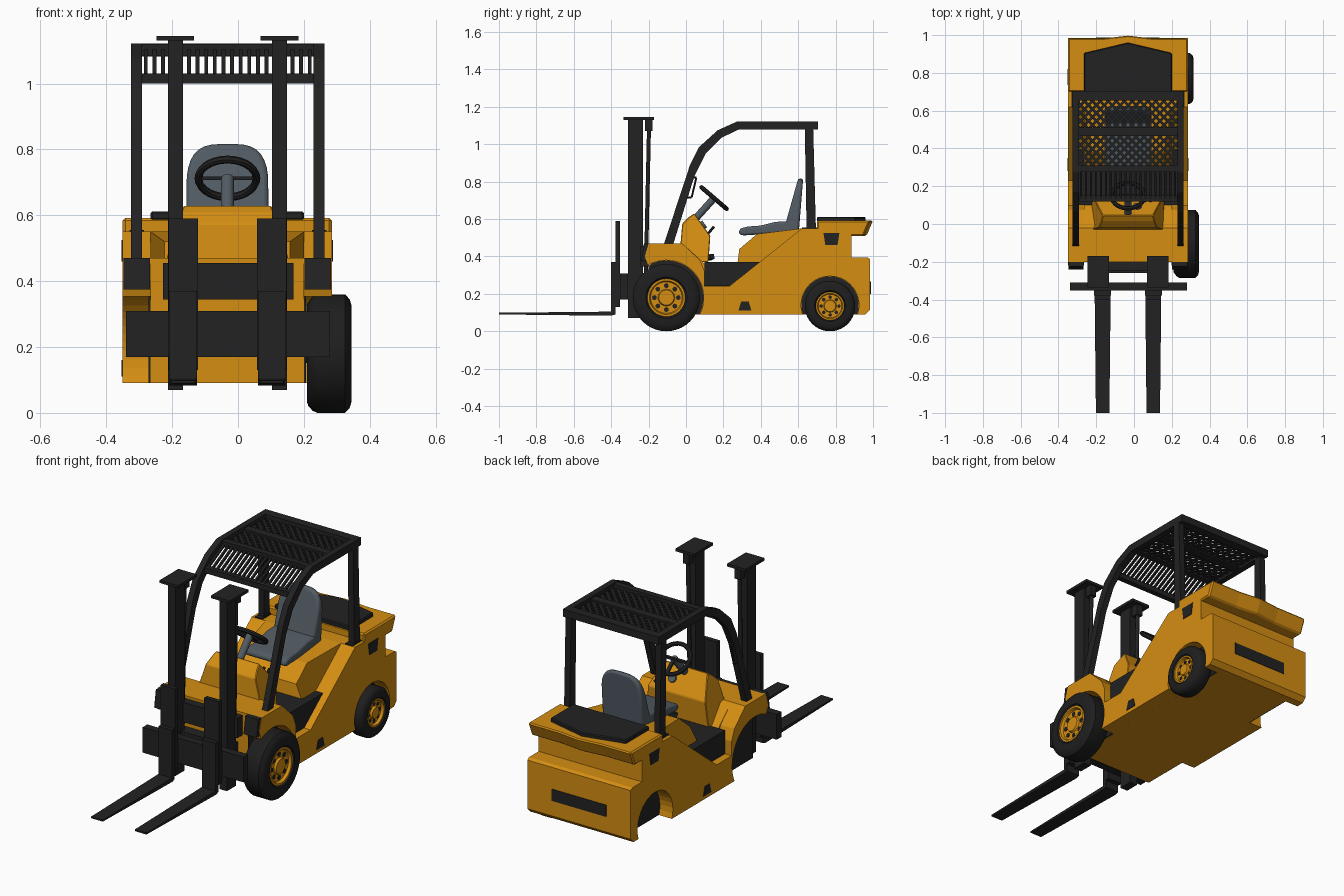
import bpy, bmesh, math
from mathutils import Vector

if "Cube" in bpy.data.objects:
    bpy.data.objects.remove(bpy.data.objects["Cube"])

CX = -0.032  # centre line of the truck body


def material(name, rgb):
    m = bpy.data.materials.new(name)
    m.diffuse_color = (*rgb, 1)
    m.use_nodes = True
    m.node_tree.nodes["Principled BSDF"].inputs["Base Color"].default_value = m.diffuse_color
    return m


ORANGE = material("orange paint", (0.66, 0.27, 0.006))
BLACK = material("black metal", (0.016, 0.016, 0.016))
RUBBER = material("tyre rubber", (0.013, 0.013, 0.013))
GREY = material("seat grey", (0.085, 0.107, 0.127))


def finish(name, bm, mat, bevel=0, segs=1, smooth=False):
    bmesh.ops.recalc_face_normals(bm, faces=bm.faces)
    me = bpy.data.meshes.new(name)
    bm.to_mesh(me)
    bm.free()
    ob = bpy.data.objects.new(name, me)
    bpy.context.collection.objects.link(ob)
    me.materials.append(mat)
    if bevel:
        b = ob.modifiers.new("bevel", 'BEVEL')
        b.width, b.segments, b.limit_method = bevel, segs, 'ANGLE'
        b.angle_limit = math.radians(35)
    if smooth:
        bpy.context.view_layer.objects.active = ob
        ob.select_set(True)
        bpy.ops.object.shade_smooth_by_angle(angle=math.radians(40))
        ob.select_set(False)
    return ob


def prism(name, pts, a, b, mat, axis='x', fn=None, **kw):
    """Extrude a 2D outline from a to b along an axis; fn reshapes vertices."""
    bm = bmesh.new()
    place = {'x': lambda p, t: (t, p[0], p[1]),
             'y': lambda p, t: (p[0], t, p[1]),
             'z': lambda p, t: (p[0], p[1], t)}[axis]
    lo = [bm.verts.new(place(p, a)) for p in pts]
    hi = [bm.verts.new(place(p, b)) for p in pts]
    n = len(pts)
    bm.faces.new(lo)
    bm.faces.new(hi[::-1])
    for i in range(n):
        bm.faces.new((lo[i], lo[(i + 1) % n], hi[(i + 1) % n], hi[i]))
    if fn:
        for v in bm.verts:
            fn(v.co)
    return finish(name, bm, mat, **kw)


def box(name, x, y, z, mat, **kw):
    return prism(name, [(x[0], y[0]), (x[1], y[0]), (x[1], y[1]), (x[0], y[1])],
                 z[0], z[1], mat, 'z', **kw)


def arc(cy, cz, r, a0, a1, n=20):
    return [(cy + r * math.cos(math.radians(a0 + (a1 - a0) * i / n)),
             cz + r * math.sin(math.radians(a0 + (a1 - a0) * i / n))) for i in range(n + 1)]


def add_rod(bm, p, q, r, n=4, flat=1.0):
    """Rod between two points; n=4 gives a square bar."""
    p, q = Vector(p), Vector(q)
    d = (q - p).normalized()
    s = d.cross(Vector((0, 0, 1)) if abs(d.z) < 0.9 else Vector((1, 0, 0))).normalized()
    u = s.cross(d)
    off = [s * r * math.cos(t) + u * r * flat * math.sin(t)
           for t in [2 * math.pi * (i + 0.5) / n for i in range(n)]]
    lo = [bm.verts.new(p + o) for o in off]
    hi = [bm.verts.new(q + o) for o in off]
    bm.faces.new(lo)
    bm.faces.new(hi[::-1])
    for i in range(n):
        bm.faces.new((lo[i], lo[(i + 1) % n], hi[(i + 1) % n], hi[i]))


def rods(name, segs, r, mat, n=4, flat=1.0, **kw):
    bm = bmesh.new()
    for p, q in segs:
        add_rod(bm, p, q, r, n, flat)
    return finish(name, bm, mat, **kw)


def lathe(name, prof, cy, cz, mat, n=40):
    """Spin an (x, radius) outline about an axle along x."""
    bm = bmesh.new()
    vs = [bm.verts.new((x, cy, cz + r)) for x, r in prof]
    es = [bm.edges.new((vs[i], vs[i + 1])) for i in range(len(vs) - 1)]
    bmesh.ops.spin(bm, geom=vs + es, cent=(0, cy, cz), axis=(1, 0, 0),
                   angle=2 * math.pi, steps=n, use_merge=True)
    bmesh.ops.remove_doubles(bm, verts=bm.verts, dist=1e-5)
    return finish(name, bm, mat, smooth=True)


# chassis core and engine hood
def hood_taper(c):
    if 0.28 < c.y < 0.5 and c.z > 0.4:
        c.x = CX + (c.x - CX) * 0.82


tail = [(0.96, 0.09), (0.985, 0.115), (0.985, 0.385), (0.97, 0.395), (0.885, 0.395), (0.885, 0.53)]
prism("chassis_core", [(-0.2, 0.09)] + tail +
      [(0.72, 0.55), (0.62, 0.55), (0.38, 0.52), (0.285, 0.44), (0.275, 0.36),
       (0.1, 0.36), (0.08, 0.38), (-0.02, 0.47), (-0.2, 0.47)], -0.265, 0.2, ORANGE, fn=hood_taper)

# side panels with wheel arches, and dark wheel wells
FW, RW = (-0.105, 0.18), (0.77, 0.14)
panel = (arc(*FW, 0.2, 120, -26.7) + arc(*RW, 0.155, 198.8, -18.8) + tail +
         [(0.72, 0.55), (0.62, 0.55), (0.23, 0.24), (0.1, 0.24), (0.1, 0.32),
          (0.075, 0.38), (-0.02, 0.47), (-0.2, 0.47), (-0.22, 0.4)])
for side, a, b, well in (("left", -0.35, -0.264, -0.268), ("right", 0.199, 0.285, 0.203)):
    out = a if side == "left" else b
    sg = -1 if side == "left" else 1
    prism(side + "_side_panel", panel, a, b, ORANGE)
    prism(side + "_rear_well", arc(*RW, 0.154, 198.5, -18.5), well - 0.003, well + 0.003, BLACK)
    prism(side + "_front_well", [(max(y, -0.2), z) for y, z in arc(*FW, 0.199, 206, -26)],
          well - 0.003, well + 0.003, BLACK)
    prism(side + "_mudguard", [(-0.24, 0.375), (-0.2, 0.375), (-0.195, 0.47), (-0.225, 0.47)],
          a + 0.003, b - 0.003, BLACK)
    # recessed step hole and lifting slot on the side
    prism(side + "_step_hole", [(0.28, 0.11), (0.35, 0.11), (0.335, 0.16), (0.295, 0.16)],
          out - 0.003, out + 0.003, BLACK)
    prism(side + "_lift_slot", [(0.745, 0.46), (0.81, 0.46), (0.82, 0.525), (0.735, 0.525)],
          out - 0.003, out + 0.003, BLACK)

# black floor and steps
prism("floor_step", [(0.1, 0.241), (0.25, 0.241), (0.405, 0.371), (0.1, 0.371)], -0.31, 0.245, BLACK)


# rear deck with chevron tail overhang
def deck_taper(c):
    if c.z < 0.55 and c.y > 0.95:
        c.y -= 0.035


prism("rear_deck", [(-0.35, 0.7), (0.285, 0.7), (0.285, 0.985), (0.1, 0.985), (CX, 1.0),
                    (-0.165, 0.985), (-0.35, 0.985)], 0.51, 0.592, ORANGE, 'z', deck_taper, bevel=0.008)
prism("hood_plate", [(-0.265, 0.7), (0.2, 0.7), (0.2, 0.905), (CX, 0.96), (-0.265, 0.905)],
      0.585, 0.612, BLACK, 'z', bevel=0.005)
box("rear_slot", (-0.2, 0.135), (0.98, 0.988), (0.2, 0.265), BLACK)


# dashboard
def dash_taper(c):
    k = 1 if c.z < 0.48 else 1 - (c.z - 0.48) * 2.0
    c.x = CX + (c.x - CX) * k


prism("dashboard", [(-0.03, 0.46), (-0.02, 0.575), (0.015, 0.61), (0.045, 0.63), (0.13, 0.51),
                    (0.12, 0.37), (0.0, 0.37)], CX - 0.19, CX + 0.19, ORANGE, fn=dash_taper, bevel=0.004)
rods("gauge", [((CX + 0.05, 0.08, 0.56), (CX + 0.05, 0.1, 0.574))], 0.022, GREY, 16)

# steering wheel, column and control levers
axis = Vector((0, 0.65, 0.76))
mid = Vector((CX, 0.15, 0.712))
bpy.ops.mesh.primitive_torus_add(major_radius=0.088, minor_radius=0.012, major_segments=28,
                                 minor_segments=8, location=mid,
                                 rotation=axis.to_track_quat('Z', 'Y').to_euler())
wheel = bpy.context.object
wheel.name = "steering_wheel"
wheel.data.materials.append(BLACK)
bpy.ops.object.shade_smooth_by_angle()
wheel.select_set(False)
across = Vector((0, 0.76, -0.65))
rods("steering_spokes", [(mid, mid + Vector((s * 0.085, 0, 0))) for s in (-1, 1)] +
     [(mid, mid + across * 0.085)], 0.013, BLACK, flat=0.6)
rods("steering_column", [((CX, 0.04, 0.59), mid)], 0.02, GREY, 12, smooth=True)
rods("control_levers", [((CX + x, 0.1, 0.5), (CX + x, 0.15, 0.56)) for x in (0.09, 0.12)], 0.007, BLACK, 6)
rods("pedals", [((CX + x, 0.12, 0.39), (CX + x + 0.035, 0.14, 0.4)) for x in (0.0, 0.06)], 0.018, BLACK)

# seat: cushion and leaning, rounded backrest
prism("seat_cushion", [(0.28, 0.525), (0.3, 0.512), (0.6, 0.53), (0.6, 0.59), (0.48, 0.585),
                       (0.4, 0.565), (0.33, 0.56), (0.29, 0.55)],
      CX - 0.125, CX + 0.125, GREY, bevel=0.016, segs=3, smooth=True)


def lean(c):
    c.y += (c.z - 0.55) * 0.2 * (1.4 if c.y < 0.55 else 0.4)


back = [(CX + 0.125, 0.54)] + \
       [(CX + 0.125 * math.copysign(abs(math.cos(t)) ** 0.6, math.cos(t)), 0.67 + 0.147 * math.sin(t) ** 0.7)
        for t in [math.pi * i / 16 for i in range(1, 16)]] + [(CX - 0.125, 0.54)]
prism("seat_backrest", back, 0.525, 0.605, GREY, 'y', lean, bevel=0.02, segs=3, smooth=True)

# overhead guard
rail = [(-0.12, 0.46), (0.02, 0.885), (0.07, 0.985), (0.17, 1.075), (0.275, 1.122), (0.705, 1.122),
        (0.705, 1.08), (0.285, 1.08), (0.19, 1.035), (0.105, 0.95), (0.045, 0.83), (-0.07, 0.46)]
for side, x in (("left", -0.325), ("right", 0.229)):
    prism(side + "_guard_rail", rail, x, x + 0.034, BLACK)
    prism(side + "_rear_post", [(0.645, 0.53), (0.695, 0.53), (0.68, 1.09), (0.635, 1.09)],
          x, x + 0.034, BLACK)
    box(side + "_post_foot", (x - 0.005, x + 0.039), (0.62, 0.705), (0.535, 0.556), BLACK)
for nm, y, z in (("front", (0.12, 0.15), (1.0, 1.03)), ("brow", (0.275, 0.31), (1.085, 1.118)),
                 ("middle", (0.465, 0.51), (1.085, 1.112)), ("rear", (0.655, 0.705), (1.082, 1.122))):
    box(nm + "_cross_bar", (-0.31, 0.245), y, z, BLACK)
rods("guard_slats", [((-0.28 + 0.0262 * i, 0.135, 1.025), (-0.28 + 0.0262 * i, 0.285, 1.102))
                     for i in range(20)], 0.008, BLACK)
# diamond mesh in the roof
x0, x1, y0, y1 = -0.295, 0.233, 0.305, 0.66
lattice = []
for i in range(1, 22):
    c = i * 0.042
    for mirror in (False, True):
        u0, u1 = max(0, c - (y1 - y0)), min(c, x1 - x0)
        if u1 - u0 < 0.01:
            continue
        ends = [(x1 - u if mirror else x0 + u, y0 + c - u, 1.097) for u in (u0, u1)]
        lattice.append(ends)
rods("roof_mesh", lattice, 0.0095, BLACK, flat=0.6)
# grab handle on the left pillar
h = [(-0.315, -0.0, 0.715), (-0.315, 0.03, 0.715), (-0.315, 0.055, 0.82), (-0.315, 0.03, 0.825)]
rods("grab_handle", [(h[i], h[(i + 1) % 4]) for i in range(4)], 0.006, BLACK, 6)

# mast, carriage and forks
for side, s in (("left", -1), ("right", 1)):
    m = CX + s * 0.158
    box(side + "_mast", (m - 0.023, m + 0.023), (-0.31, -0.23), (0.07, 1.13), BLACK)
    box(side + "_mast_cap", (m - 0.057, m + 0.057), (-0.335, -0.17), (1.13, 1.145), BLACK)
    rods(side + "_lift_cylinder", [((m, -0.215, 0.3), (m, -0.197, 1.13))], 0.011, BLACK, 12, smooth=True)
    box(side + "_cylinder_head", (m - 0.018, m + 0.018), (-0.22, -0.18), (1.07, 1.13), BLACK)
    f = CX + s * 0.134
    box(side + "_fork_plate", (f - 0.045, f + 0.045), (-0.378, -0.352), (0.13, 0.59), BLACK)
    prism(side + "_fork", [(-1.0, 0.09), (-0.4, 0.083), (-0.378, 0.09), (-0.378, 0.37), (-0.402, 0.37),
                           (-0.402, 0.105), (-1.0, 0.099)], f - 0.042, f + 0.042, BLACK,
          fn=lambda c, f=f: setattr(c, "x", f + (c.x - f) * (0.85 if c.y < -0.9 else 1)))
box("carriage_plate", (-0.34, 0.28), (-0.352, -0.31), (0.17, 0.31), BLACK)
box("upper_mast_bar", (-0.228, 0.168), (-0.245, -0.195), (0.345, 0.455), BLACK)
box("lower_mast_bar", (-0.2, 0.14), (-0.26, -0.195), (0.17, 0.3), BLACK)


# wheels: only the right pair exists
def make_wheel(name, xa, xb, r, cy):
    k = r / 0.18
    lathe(name + "_tyre", [(xa, 0.1 * k), (xa, 0.15 * k), (xa + 0.015, 0.172 * k), (xa + 0.03, r),
                           (xb - 0.02, r), (xb - 0.006, 0.165 * k), (xb, 0.145 * k), (xb, 0.11 * k),
                           (xb - 0.01, 0.1 * k)], cy, r, RUBBER)
    lathe(name + "_rim", [(xa + 0.01, 0), (xa + 0.01, 0.101 * k), (xb - 0.005, 0.101 * k),
                          (xb - 0.005, 0.09 * k), (xb - 0.02, 0.084 * k), (xb - 0.02, 0.045 * k),
                          (xb - 0.008, 0.04 * k), (xb - 0.008, 0)], cy, r, ORANGE)
    spots = [(cy + 0.064 * k * math.cos(t), r + 0.064 * k * math.sin(t))
             for t in [math.pi * i / 4 for i in range(8)]]
    rods(name + "_rim_holes", [((xb - 0.024, y, z), (xb - 0.017, y, z)) for y, z in spots],
         0.013 * k, BLACK, 10)
    rods(name + "_axle", [((0.1, cy, r), (xa + 0.02, cy, r))], 0.03, BLACK, 12)


make_wheel("front_wheel", 0.21, 0.345, 0.18, FW[0])
make_wheel("rear_wheel", 0.212, 0.315, 0.135, RW[0])
